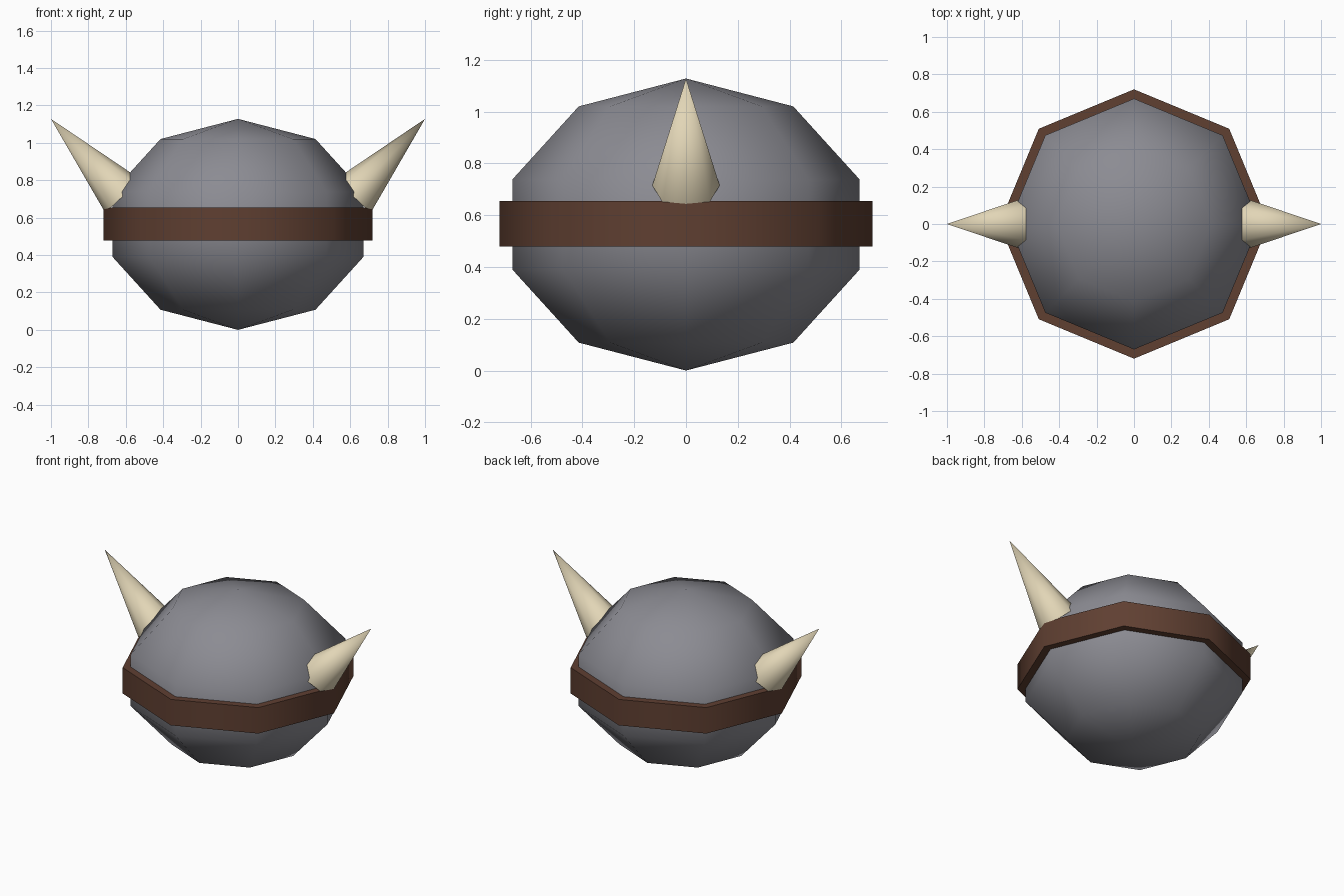
import bpy
import math
from mathutils import Vector

cube = bpy.data.objects.get("Cube")
if cube:
    bpy.data.objects.remove(cube, do_unlink=True)


def make_material(name, rgb):
    mat = bpy.data.materials.new(name)
    mat.use_nodes = True
    colour = (*rgb, 1.0)
    mat.diffuse_color = colour
    bsdf = mat.node_tree.nodes["Principled BSDF"]
    bsdf.inputs["Base Color"].default_value = colour
    return mat


def finish(name, mat, angle):
    """Name, colour and smooth the part that was just added."""
    obj = bpy.context.object
    obj.name = obj.data.name = name
    obj.data.materials.append(mat)
    bpy.ops.object.transform_apply(location=False, rotation=True, scale=True)
    bpy.ops.object.shade_smooth_by_angle(angle=math.radians(angle))
    return obj


grey = make_material("iron grey", (0.26, 0.26, 0.29))
brown = make_material("leather brown", (0.115, 0.05, 0.031))
ivory = make_material("horn ivory", (0.76, 0.67, 0.47))

SIDES = 8
HEIGHT = 1.128
MIDDLE = HEIGHT / 2

# Squashed low-poly dome and its underside
bpy.ops.mesh.primitive_uv_sphere_add(segments=SIDES, ring_count=5,
                                     radius=0.705, location=(0, 0, MIDDLE))
bpy.context.object.scale.z = 0.8
finish("helmet_shell", grey, 80)

# Band around the middle
bpy.ops.mesh.primitive_cylinder_add(vertices=SIDES, radius=0.72, depth=0.176,
                                    location=(0, 0, MIDDLE + 0.003))
finish("helmet_band", brown, 60)

# Horns, leaning out to each side
LENGTH = 0.565
TILT = math.radians(43)
for side, name in ((1, "left_horn"), (-1, "right_horn")):
    tip = Vector((side, 0, HEIGHT))
    axis = Vector((side * math.sin(TILT), 0, math.cos(TILT)))
    bpy.ops.mesh.primitive_cone_add(vertices=SIDES, radius1=0.13, radius2=0,
                                    depth=LENGTH,
                                    location=tip - axis * LENGTH / 2,
                                    rotation=(0, side * TILT, 0))
    finish(name, ivory, 60)
